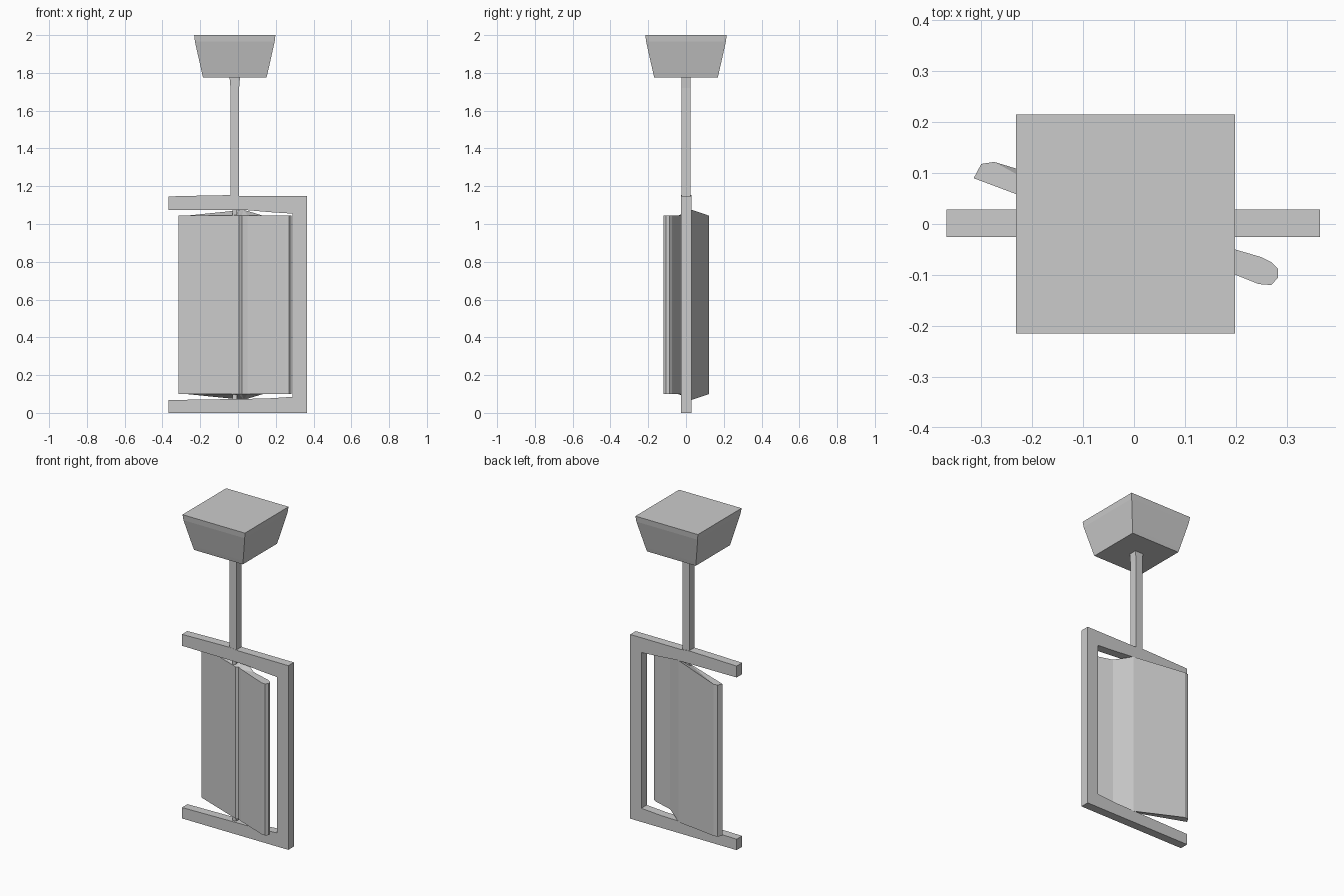
import bpy, bmesh

if "Cube" in bpy.data.objects:
    bpy.data.objects.remove(bpy.data.objects["Cube"])


def finish(bm, name):
    bmesh.ops.recalc_face_normals(bm, faces=bm.faces[:])
    me = bpy.data.meshes.new(name)
    bm.to_mesh(me)
    bm.free()
    ob = bpy.data.objects.new(name, me)
    bpy.context.collection.objects.link(ob)
    return ob


def skin(name, rings, split_caps=False):
    """Join closed rings of equal length and cap both ends."""
    bm = bmesh.new()
    loops = [[bm.verts.new(p) for p in ring] for ring in rings]
    n = len(loops[0])
    for a, b in zip(loops, loops[1:]):
        for i in range(n):
            j = (i + 1) % n
            bm.faces.new((a[i], a[j], b[j], b[i]))
    caps = [bm.faces.new(loops[0]), bm.faces.new(loops[-1])]
    if split_caps:
        bmesh.ops.triangulate(bm, faces=caps)
    return finish(bm, name)


def square(cx, hx, hy, z):
    return [(cx - hx, -hy, z), (cx + hx, -hy, z), (cx + hx, hy, z), (cx - hx, hy, z)]


CX = -0.017  # axis of the hanging rod

# Tapered ceiling mount
skin("ceiling_mount", [square(CX, h, h, z) for h, z in
                       ((0.168, 1.775), (0.174, 1.80), (0.211, 1.965), (0.215, 2.0))])

# Hanging rod, slightly flared at the top
skin("hanging_rod", [square(CX, hx, 0.025, z) for hx, z in
                     ((0.023, 1.14), (0.023, 1.72), (0.028, 1.78))])

# C-shaped bracket, open on the left
bracket = [(-0.368, 0), (0.365, 0), (0.365, 1.147), (0.02, 1.147), (-0.04, 1.153),
           (-0.2, 1.15), (-0.368, 1.146), (-0.368, 1.075), (0.05, 1.073), (0.18, 1.062),
           (0.288, 1.055), (0.288, 0.085), (0.15, 0.076), (-0.368, 0.068)]
skin("bracket", [[(x, y, z) for x, z in bracket] for y in (-0.026, 0.028)])

# Turned two-wing panel: plan outline with half height above its middle
MID = 0.572
panel = [(-0.315, 0.09, 0.472), (0.005, -0.03, 0.473), (0.02, -0.022, 0.473),
         (0.05, -0.04, 0.473), (0.2, -0.1, 0.472), (0.245, -0.118, 0.472),
         (0.27, -0.12, 0.472), (0.283, -0.105, 0.472), (0.283, -0.088, 0.472),
         (0.27, -0.075, 0.472), (0.25, -0.065, 0.472), (0.13, -0.03, 0.473),
         (0.03, 0.03, 0.503), (-0.275, 0.122, 0.472), (-0.3, 0.118, 0.472)]
skin("turning_panel", [[(x, y, MID + s * h) for x, y, h in panel] for s in (-1, 1)], True)

# Pivot pins holding the panel between the bracket arms
for name, z0, z1 in (("upper_pivot", 1.03, 1.08), ("lower_pivot", 0.06, 0.11)):
    skin(name, [square(CX, 0.012, 0.012, z) for z in (z0, z1)])
